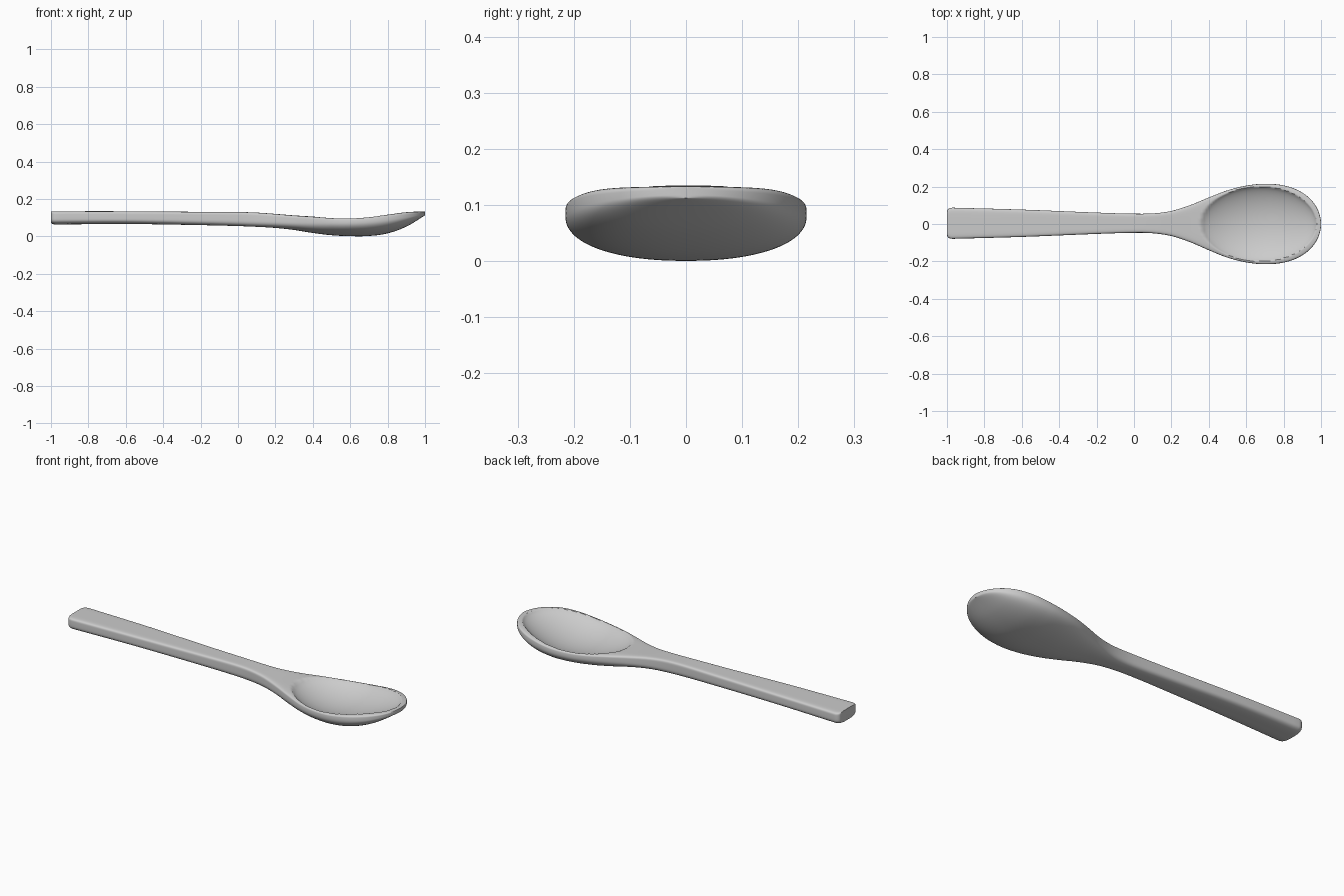
import bpy, bmesh, math

old = bpy.data.objects.get("Cube")
if old:
    bpy.data.objects.remove(old, do_unlink=True)

# Stations along the spoon: x, half width, top, widest level, underside
STATIONS = [
    (-1.0, .084, .134, .10, .063),
    (-.6, .073, .134, .10, .066),
    (-.2, .057, .131, .095, .060),
    (0.0, .051, .130, .093, .055),
    (.1, .053, .127, .09, .051),
    (.2, .067, .120, .085, .045),
    (.3, .099, .112, .08, .034),
    (.4, .141, .106, .078, .018),
    (.5, .180, .100, .075, .006),
    (.6, .205, .099, .075, .001),
    (.7, .215, .105, .08, .002),
    (.8, .205, .118, .09, .016),
    (.9, .170, .130, .102, .052),
    (1.0, .010, .133, .118, .112),
]
HALF = 28          # steps across each side of a section


def slope(i, k):
    a, b = STATIONS[max(i - 1, 0)], STATIONS[min(i + 1, len(STATIONS) - 1)]
    return (b[k] - a[k]) / (b[0] - a[0])


def sample(x, k):
    """Smooth curve through one column of the station table."""
    i = max(j for j in range(len(STATIONS) - 1) if STATIONS[j][0] <= x)
    a, b = STATIONS[i], STATIONS[i + 1]
    h = b[0] - a[0]
    t = (x - a[0]) / h
    s = t * t * (3 - 2 * t)
    return (a[k] * (1 - s) + b[k] * s
            + h * t * (1 - t) * ((1 - t) * slope(i, k) - t * slope(i + 1, k)))


def end_round(x):
    """One at the handle end, falling to zero along a quarter circle."""
    d = min((x + 1) / .03, 1)
    return 1 - math.sqrt(max(1 - (1 - d) ** 2, 0))


def half_width(x):
    if x > .7:                                   # rounded bowl tip
        t = min((x - .7) / .3, 1)
        return max(.215 * (1 - t ** 2.3) ** .5, .004)
    return sample(x, 1) - .022 * end_round(x)


def hollow(x, y):
    """Depth of the scooped bowl below the rim surface."""
    r = ((x - .68) / (.32 if x < .68 else .295)) ** 2 + (y / .198) ** 2
    return .068 * (1 - r) ** .7 if r < 1 else 0


def section(x):
    """Closed outline of the spoon at x: top side, then underside."""
    w, top, mid, low = half_width(x), sample(x, 2), sample(x, 3), sample(x, 4)
    low += .01 * end_round(x)
    blend = min(max((x - .05) / .45, 0), 1)
    round_low = 3.2 - 1.0 * blend
    shift = .004 * (1 - blend)                   # handle sits slightly off centre
    points = []
    for i in range(4 * HALF):
        v = math.cos(math.pi * i / (2 * HALF))
        if i <= 2 * HALF:
            z = mid + (top - mid) * max(1 - abs(v) ** 7, 0) ** (1 / 7)
            z -= hollow(x, v * w)
        else:
            z = mid - (mid - low) * max(1 - abs(v) ** round_low, 0) ** (1 / round_low)
        points.append((x, v * w + shift, z))
    return points


# Section positions, closer together at the end and the tip
xs = [-1 + .03 * (i / 6) ** 2 for i in range(6)]
xs += [-.97 + 1.27 * i / 40 for i in range(40)]
xs += [.3 + .4 * i / 32 for i in range(32)]
xs += [.7 + .3 * math.sin(math.pi / 2 * i / 40) for i in range(41)]

# Loft the spoon body
bm = bmesh.new()
rings = [[bm.verts.new(p) for p in section(x)] for x in xs]
for a, b in zip(rings, rings[1:]):
    for i in range(len(a)):
        j = (i + 1) % len(a)
        bm.faces.new((a[i], a[j], b[j], b[i]))
bm.faces.new(rings[0])
bm.faces.new(rings[-1])
bmesh.ops.remove_doubles(bm, verts=bm.verts, dist=.00005)
bmesh.ops.recalc_face_normals(bm, faces=bm.faces)
mesh = bpy.data.meshes.new("spoon")
bm.to_mesh(mesh)
bm.free()
spoon = bpy.data.objects.new("spoon", mesh)
bpy.context.collection.objects.link(spoon)

# Plain grey finish
grey = bpy.data.materials.new("light_grey")
grey.use_nodes = True
colour = (.6, .6, .6, 1)
grey.diffuse_color = colour
grey.node_tree.nodes["Principled BSDF"].inputs["Base Color"].default_value = colour
mesh.materials.append(grey)

bpy.context.view_layer.objects.active = spoon
spoon.select_set(True)
bpy.ops.object.shade_smooth_by_angle(angle=math.radians(35))
